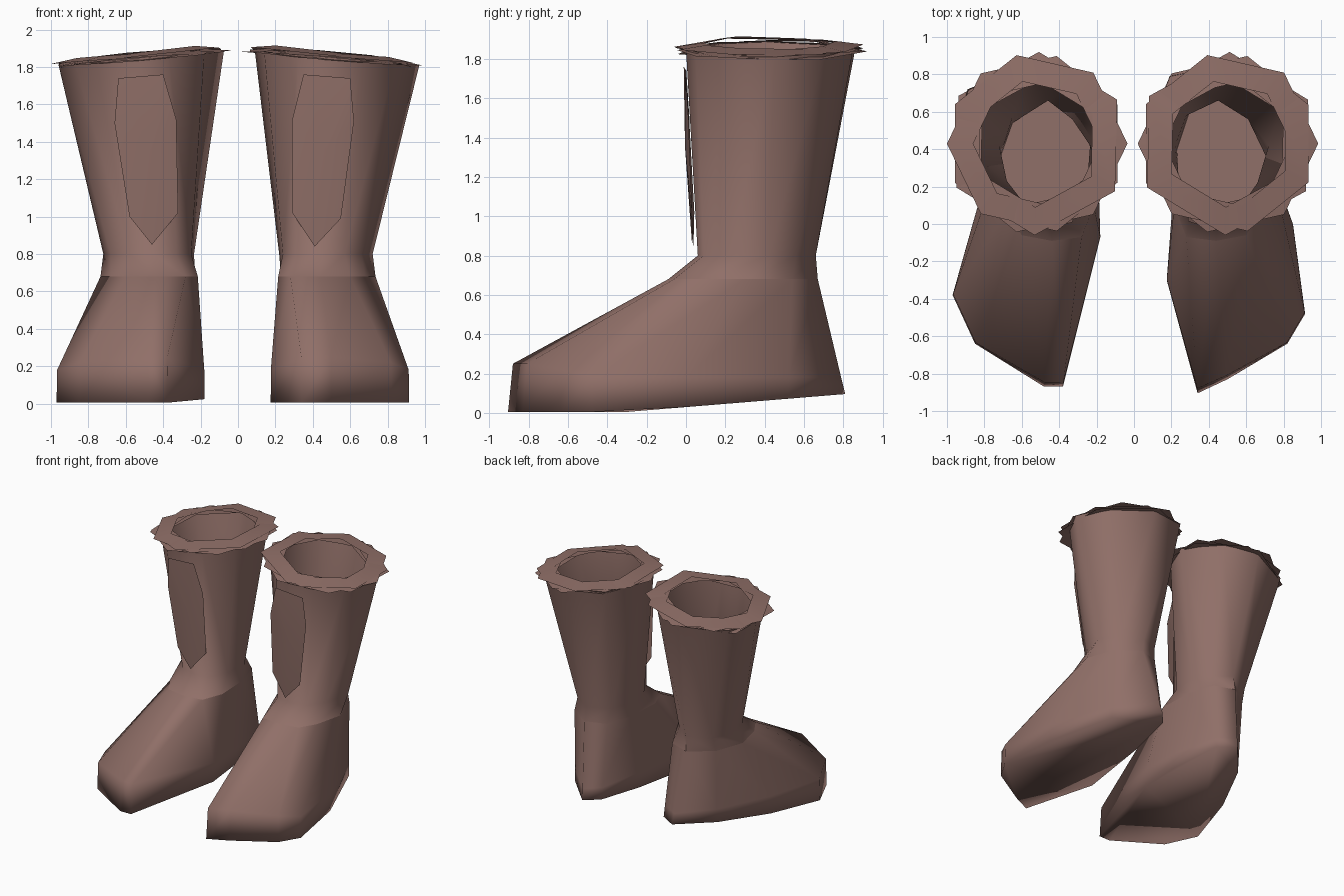
import bpy, bmesh, math

if "Cube" in bpy.data.objects:
    bpy.data.objects.remove(bpy.data.objects["Cube"])

leather = bpy.data.materials.new("brown leather")
leather.diffuse_color = (0.28, 0.16, 0.138, 1)
leather.use_nodes = True
leather.node_tree.nodes["Principled BSDF"].inputs["Base Color"].default_value = leather.diffuse_color


def finish(name, bm, angle=40):
    bmesh.ops.recalc_face_normals(bm, faces=bm.faces)
    mesh = bpy.data.meshes.new(name)
    bm.to_mesh(mesh)
    bm.free()
    mesh.materials.append(leather)
    ob = bpy.data.objects.new(name, mesh)
    bpy.context.collection.objects.link(ob)
    bpy.ops.object.select_all(action='DESELECT')
    ob.select_set(True)
    bpy.context.view_layer.objects.active = ob
    bpy.ops.object.shade_smooth_by_angle(angle=math.radians(angle))
    return ob


def loft(bm, rings, side):
    """Skin a stack of closed rings; x is measured outward from the middle."""
    loops = [[bm.verts.new((side * x, y, z)) for x, y, z in r] for r in rings]
    for a, b in zip(loops, loops[1:]):
        n = len(a)
        for i in range(n):
            j = (i + 1) % n
            bm.faces.new((a[i], a[j], b[j], b[i]))
    return loops


# Outlines run from the toe, round the outer side and heel, back up the inner side
SOLE = {
    1: [(.34, -.905), (.50, -.83), (.82, -.64), (.915, -.48), (.85, .0),
        (.66, .52), (.39, .81), (.29, .70), (.22, .30), (.175, -.30)],
    -1: [(.38, -.87), (.48, -.87), (.85, -.64), (.97, -.38), (.84, .08),
         (.64, .50), (.41, .77), (.27, .68), (.19, .25), (.18, -.07)],
}
ANKLE = [(.28, -.07), (.44, -.09), (.60, -.06), (.68, .07), (.735, .30),
         (.65, .54), (.47, .67), (.30, .61), (.23, .40), (.215, .10)]
SHIN = {
    1: [(.31, .08), (.45, .06), (.57, .09), (.66, .22), (.72, .42),
        (.61, .56), (.45, .66), (.28, .58), (.22, .42), (.24, .21)],
    -1: [(.33, .08), (.45, .06), (.58, .10), (.68, .23), (.72, .42),
         (.65, .57), (.46, .66), (.33, .56), (.235, .42), (.25, .22)],
}
TOP = {
    1: [(.32, .04), (.48, 0), (.66, .05), (.84, .22), (.97, .45),
        (.82, .70), (.50, .85), (.19, .79), (.09, .50), (.14, .22)],
    -1: [(.37, .05), (.52, 0), (.70, .05), (.87, .22), (.96, .45),
         (.89, .72), (.55, .86), (.27, .77), (.075, .48), (.18, .23)],
}
PANEL = {
    1: [(.35, 1.76), (.60, 1.74), (.62, 1.51), (.55, .99),
        (.41, .84), (.29, 1.02), (.29, 1.52)],
    -1: [(.40, 1.76), (.64, 1.74), (.66, 1.50), (.58, 1.00),
         (.46, .85), (.32, 1.02), (.33, 1.52)],
}
CUFF_X = {1: .50, -1: .52}


def rim_z(x):
    return 1.86 - 0.085 * (x - .52)


for side, label in ((-1, "left"), (1, "right")):
    # Foot: sole edge, toe-cap edge and ankle
    sole = [(x, y, .005 + .09 * max(0, y + .3) / 1.1) for x, y in SOLE[side]]
    ankle = [(x, y, .68) for x, y in ANKLE]
    cap = []
    for (x, y, z), (ax, ay, az) in zip(sole, ankle):
        f = .15 if y > .4 else .03 if y < -.8 else .01
        h = .25 if y < -.8 else .22 if y < -.6 else .18
        cap.append((x + (ax - x) * f, y + (ay - y) * f, h))
    bm = bmesh.new()
    loops = loft(bm, [sole, cap, ankle], side)
    bm.faces.new(loops[0])
    finish(label + "_foot", bm, 110)

    # Insole: flat floor closing the bottom of the shaft
    bm = bmesh.new()
    bm.faces.new([bm.verts.new((side * x, y, z)) for x, y, z in ankle][::side])
    finish(label + "_insole", bm)

    # Shaft: open tube flaring to a slanted top
    bm = bmesh.new()
    loft(bm, [ankle, [(x, y, .80) for x, y in SHIN[side]],
              [(x, y, rim_z(x) - .01) for x, y in TOP[side]]], side)
    finish(label + "_shaft", bm, 60)

    # Cuff: ragged overlapping collars, each turned and tipped differently
    bm = bmesh.new()
    for k, (n, r_out, tip, turn) in enumerate(
            ((7, .485, .015, 0), (6, .49, -.02, .5), (7, .48, .01, .45))):
        rings = []
        for r, dz in ((r_out, -.012), (.34, .008)):
            ring = []
            for i in range(n):
                a = 2 * math.pi * i / n + turn
                if side < 0:
                    a = math.pi - a
                x, y = CUFF_X[side] + r * math.cos(a), .43 + r * math.sin(a)
                ring.append((x, y, rim_z(x) + dz + tip * math.sin(a + k)))
            rings.append(ring)
        loft(bm, rings, side)
    finish(label + "_cuff", bm, 20)

    # Shin panel: thin bowed sheet leaning on the front of the shaft
    bm = bmesh.new()
    edge = [bm.verts.new((side * x, .03 - .05 * (z - .85) / .91
                          + .12 * abs(x - .47), z)) for x, z in PANEL[side]]
    mid = bm.verts.new((side * .47, -.005, 1.35))
    for a, b in zip(edge, edge[1:] + edge[:1]):
        bm.faces.new((a, b, mid))
    finish(label + "_shin_panel", bm, 30)
